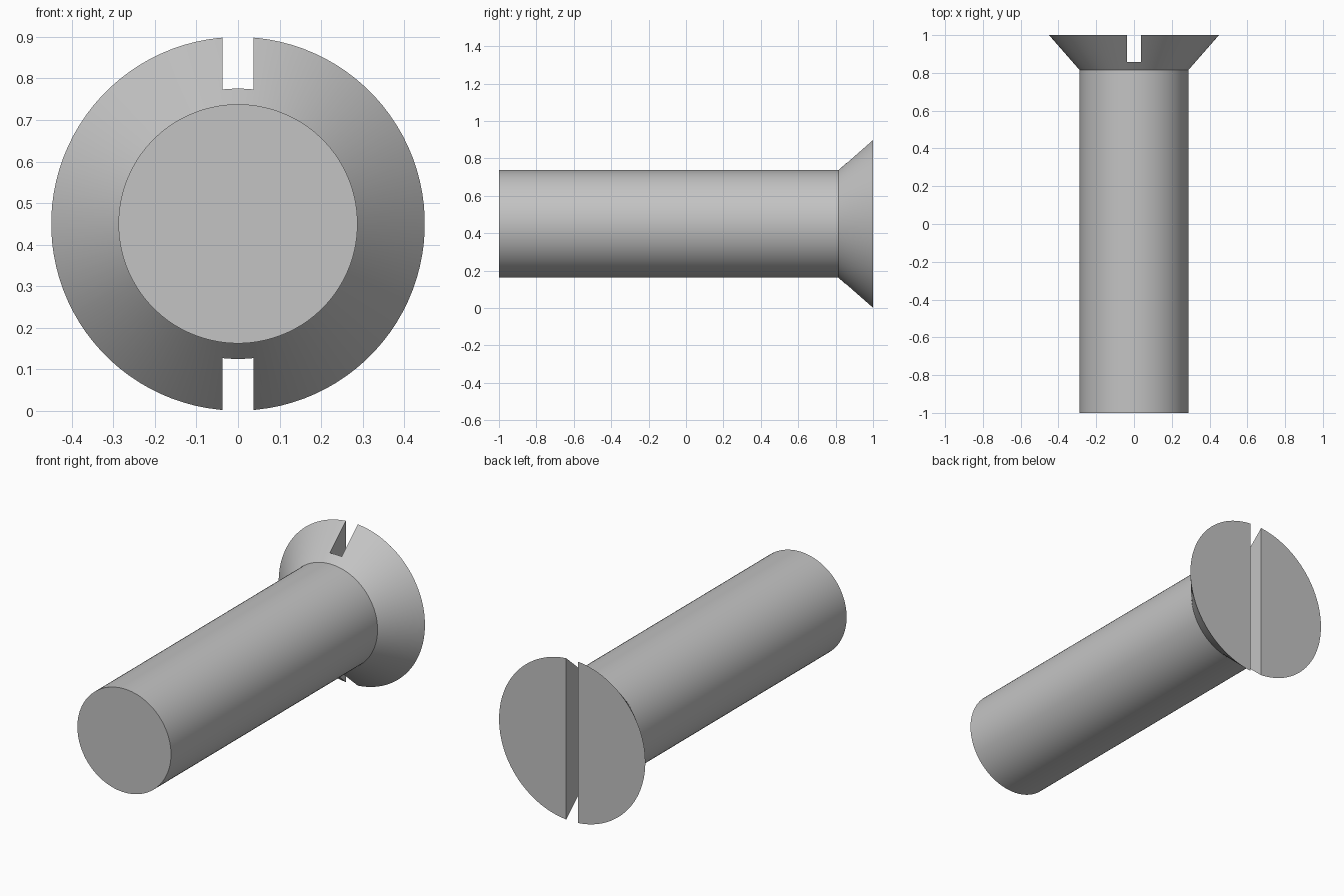
import bpy, bmesh, math
from mathutils import Vector

if "Cube" in bpy.data.objects:
    bpy.data.objects.remove(bpy.data.objects["Cube"])

SIDES = 96
AXIS_Z = 0.45

steel = bpy.data.materials.new("steel_grey")
steel.diffuse_color = (0.55, 0.55, 0.55, 1)
steel.use_nodes = True
steel.node_tree.nodes["Principled BSDF"].inputs["Base Color"].default_value = steel.diffuse_color


def make_object(name, bm):
    bmesh.ops.recalc_face_normals(bm, faces=bm.faces)
    mesh = bpy.data.meshes.new(name)
    bm.to_mesh(mesh)
    bm.free()
    mesh.materials.append(steel)
    obj = bpy.data.objects.new(name, mesh)
    bpy.context.collection.objects.link(obj)
    return obj


# Screw body: shaft and countersunk head as (y, radius) rings along the y axis
profile = [(-1.0, 0.288), (0.815, 0.288), (1.0, 0.45)]
bm = bmesh.new()
rings = []
for y, r in profile:
    angles = [2 * math.pi * (i + 0.5) / SIDES for i in range(SIDES)]
    rings.append([bm.verts.new((r * math.cos(a), y, AXIS_Z + r * math.sin(a)))
                  for a in angles])
for a, b in zip(rings, rings[1:]):
    for i in range(SIDES):
        j = (i + 1) % SIDES
        bm.faces.new((a[i], a[j], b[j], b[i]))
bm.faces.new(rings[0])
bm.faces.new(rings[-1])
screw = make_object("countersunk_screw", bm)

# Slot cutter: vertical bar across the head
bm = bmesh.new()
bmesh.ops.create_cube(bm, size=1)
bmesh.ops.scale(bm, vec=(0.074, 0.3, 1.2), verts=bm.verts)
bmesh.ops.translate(bm, vec=Vector((0, 0.858 + 0.15, AXIS_Z)), verts=bm.verts)
cutter = make_object("slot_cutter", bm)

cut = screw.modifiers.new("slot", 'BOOLEAN')
cut.operation = 'DIFFERENCE'
cut.solver = 'EXACT'
cut.object = cutter

# Apply the slot, then smooth the round sides and keep the edges sharp
bpy.context.view_layer.objects.active = screw
screw.select_set(True)
bpy.ops.object.modifier_apply(modifier=cut.name)
bpy.data.objects.remove(cutter, do_unlink=True)
bpy.ops.object.shade_smooth_by_angle(angle=math.radians(30))
